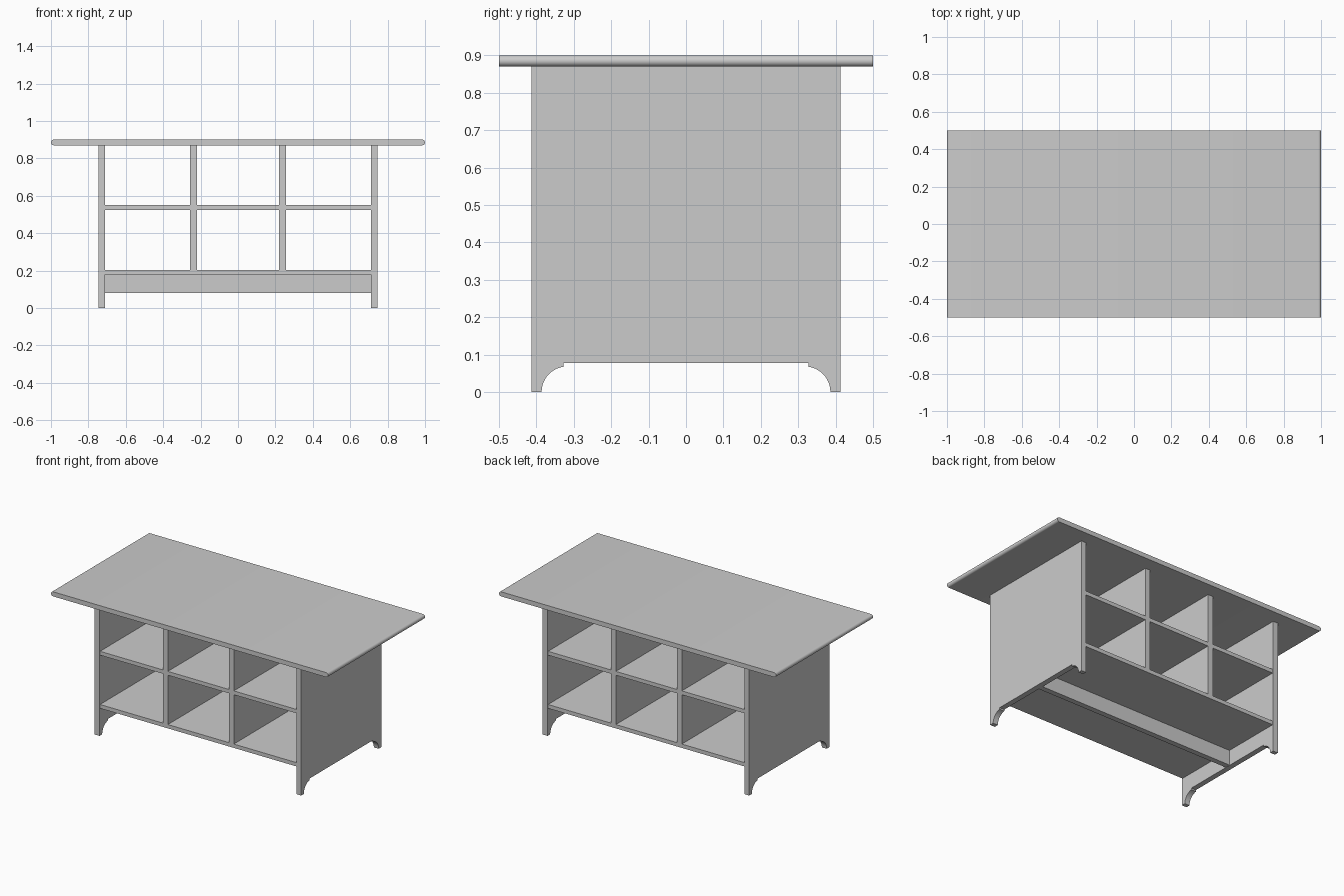
import bpy
import bmesh
from math import cos, sin, pi, asin
from mathutils import Vector

cube = bpy.data.objects.get("Cube")
if cube:
    bpy.data.objects.remove(cube, do_unlink=True)

# Single paint colour
paint = bpy.data.materials.new("light grey")
paint.use_nodes = True
GREY = (0.6, 0.6, 0.6, 1)
paint.diffuse_color = GREY
paint.node_tree.nodes["Principled BSDF"].inputs["Base Color"].default_value = GREY


def prism(name, points, offset):
    """Extrude a closed outline of 3D points along offset."""
    bm = bmesh.new()
    face = bm.faces.new([bm.verts.new(p) for p in points])
    ext = bmesh.ops.extrude_face_region(bm, geom=[face])
    moved = [g for g in ext["geom"] if isinstance(g, bmesh.types.BMVert)]
    bmesh.ops.translate(bm, verts=moved, vec=Vector(offset))
    bmesh.ops.recalc_face_normals(bm, faces=bm.faces)
    mesh = bpy.data.meshes.new(name)
    bm.to_mesh(mesh)
    bm.free()
    mesh.materials.append(paint)
    obj = bpy.data.objects.new(name, mesh)
    bpy.context.collection.objects.link(obj)
    return obj


def box(name, x0, x1, depth, z0, z1):
    outline = [(x0, -depth, z0), (x1, -depth, z0), (x1, -depth, z1), (x0, -depth, z1)]
    return prism(name, outline, (0, 2 * depth, 0))


def smooth(obj):
    bpy.ops.object.select_all(action="DESELECT")
    obj.select_set(True)
    bpy.context.view_layer.objects.active = obj
    bpy.ops.object.shade_smooth_by_angle()


TOP_Z, UNDER_Z = 0.9, 0.87
BOARD = 0.035
INNER_X = 0.71
PANEL_Y = 0.413
SHELF_Y = 0.408

# Table top with rounded short ends
r = (TOP_Z - UNDER_Z) / 2
steps = 12
outline = []
for side in (1, -1):
    for i in range(steps + 1):
        a = -pi / 2 + pi * i / steps
        outline.append((side * (1 - r + r * cos(a)), -0.5, UNDER_Z + r + side * r * sin(a)))
smooth(prism("table_top", outline, (0, 1, 0)))

# Side panels with a bracket-foot cutout along the bottom
arc_r, arc_y, step_y, arch_z = 0.068, 0.318, 0.327, 0.078
end = pi / 2 - asin((step_y - arc_y) / arc_r)
half = [(PANEL_Y, UNDER_Z), (PANEL_Y, 0)]
half += [(arc_y + arc_r * cos(end * i / 10), arc_r * sin(end * i / 10)) for i in range(11)]
half.append((step_y, arch_z))
profile = half + [(-y, z) for y, z in reversed(half)]
for side, label in ((1, "left"), (-1, "right")):
    points = [(side * INNER_X, y, z) for y, z in profile]
    smooth(prism(label + "_side_panel", points, (side * BOARD, 0, 0)))

# Shelves
box("bottom_shelf", -INNER_X, INNER_X, SHELF_Y, 0.178, 0.203)
box("middle_shelf", -INNER_X, INNER_X, SHELF_Y, 0.525, 0.55)

# Upright dividers, one per tier and side
for side, label in ((1, "left"), (-1, "right")):
    x = side * 0.238
    for tier, z0, z1 in (("lower", 0.203, 0.525), ("upper", 0.55, UNDER_Z)):
        box(f"{label}_{tier}_divider", x - BOARD / 2, x + BOARD / 2, SHELF_Y, z0, z1)

# Central stretcher beneath the bottom shelf
box("stretcher", -INNER_X, INNER_X, BOARD / 2, 0.08, 0.178)
